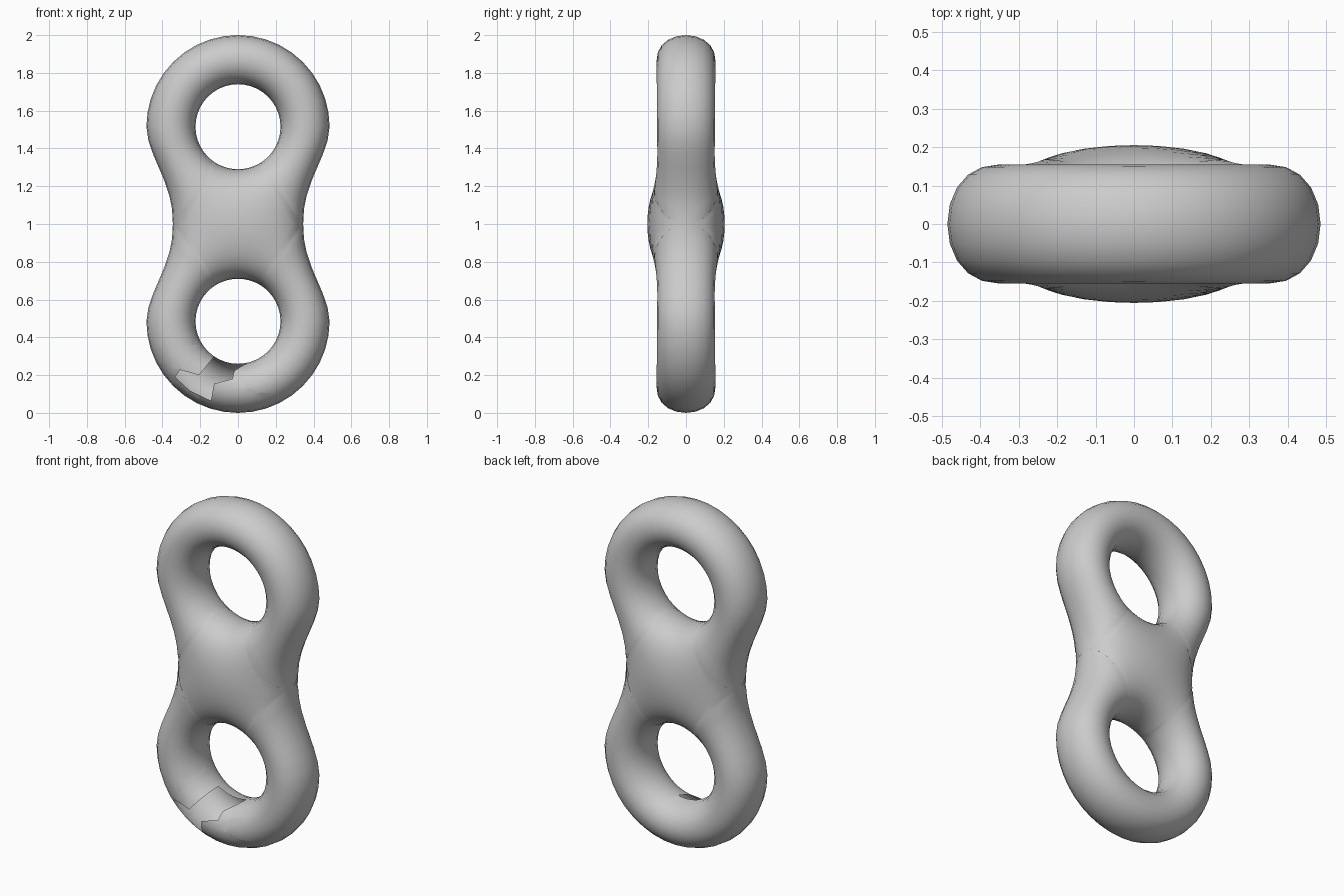
import bpy, bmesh, math
from mathutils import Vector

if "Cube" in bpy.data.objects:
    bpy.data.objects.remove(bpy.data.objects["Cube"])

HOLE, RING, OFF, WAIST = 0.225, 0.485, 0.515, 0.345
ROWS = 10


def half_width(z):
    # outline half width between the two ring centres
    u = min(abs(z - 1) / OFF, 1) ** 1.2
    return WAIST + (RING - WAIST) * u * u * (3 - 2 * u)


def edge_depth(x, z):
    # smooth depth inside the outer outline, zero on it
    dz = abs(z - 1)
    if dz > OFF:
        return (RING ** 2 - x * x - (dz - OFF) ** 2) / (2 * RING)
    w = half_width(z)
    return (w * w - x * x) / (2 * w)


def thickness(x, z):
    # half thickness in y, swelling at the waist
    a1 = math.hypot(x, z - 1 - OFF) - HOLE
    a2 = math.hypot(x, z - 1 + OFF) - HOLE
    b = edge_depth(x, z)
    if min(a1, a2, b) < 1e-5:
        return 0.0
    bulge = 1 + 0.127 * math.exp(-(x * x + (z - 1) ** 2) / 0.07)
    return bulge * math.sqrt(0.42 / (1 / a1 + 1 / a2 + 1 / b))


def reach(dx, dz):
    # distance from the ring centre to the outline or the waist plane
    lo, hi = HOLE, 0.8
    for _ in range(50):
        m = (lo + hi) / 2
        x, z = dx * m, 1 + OFF + dz * m
        if z >= 1 and edge_depth(x, z) > 0:
            lo = m
        else:
            hi = m
    return lo


# spoke angles measured from straight down, denser at the waist corner
corner = math.degrees(math.atan2(WAIST, OFF))
side = [7, 14, 20, 25, 29, 32, corner] + [corner + 5] + list(range(45, 180, 9))
angles = [0] + side + [180] + [-a for a in reversed(side)]

bm = bmesh.new()
for up in (1, -1):
    for front in (1, -1):
        spokes = []
        for ang in angles:
            t = math.radians(ang)
            dx, dz = math.sin(t), -math.cos(t)
            r1 = reach(dx, dz)
            to_waist = abs(ang) < corner - 0.01
            row = []
            for i in range(ROWS + 1):
                f = i / ROWS
                s = 1 - math.cos(math.pi * f / 2) if to_waist else (1 - math.cos(math.pi * f)) / 2
                r = HOLE + (r1 - HOLE) * s
                x, z = dx * r, 1 + OFF + dz * r
                y = thickness(x, z)
                if i == 0 or (i == ROWS and not to_waist):
                    y = 0
                row.append(bm.verts.new((x, -front * y, 1 + up * (z - 1))))
            spokes.append(row)
        for k in range(len(spokes)):
            p, q = spokes[k], spokes[(k + 1) % len(spokes)]
            for i in range(ROWS):
                bm.faces.new((p[i], p[i + 1], q[i + 1], q[i]))
bmesh.ops.remove_doubles(bm, verts=bm.verts[:], dist=0.0005)
bmesh.ops.recalc_face_normals(bm, faces=bm.faces[:])

# jagged opening broken through the front of the lower ring
gap = [(-.333, .19), (-.307, .228), (-.206, .2), (-.127, .297), (-.1, .36), (.06, .36),
       (.048, .265), (-.02, .223), (-.03, .18), (-.127, .154), (-.143, .064), (-.254, .117)]


def in_gap(x, z):
    inside = False
    for (x1, z1), (x2, z2) in zip(gap, gap[1:] + gap[:1]):
        if (z1 > z) != (z2 > z) and x < x1 + (z - z1) * (x2 - x1) / (z2 - z1):
            inside = not inside
    return inside


for (x1, z1), (x2, z2) in zip(gap, gap[1:] + gap[:1]):
    near = [f for f in bm.faces if f.calc_center_median().y < 0
            and f.calc_center_median().z < 0.42 and -0.42 < f.calc_center_median().x < 0.15]
    parts = set(near)
    for f in near:
        parts.update(f.edges)
        parts.update(f.verts)
    bmesh.ops.bisect_plane(bm, geom=list(parts), dist=1e-5, plane_co=Vector((x1, 0, z1)),
                           plane_no=Vector((z2 - z1, 0, x1 - x2)).normalized())
broken = []
for f in bm.faces:
    c = f.calc_center_median()
    if c.y < 0 and in_gap(c.x, c.z):
        broken.append(f)
bmesh.ops.delete(bm, geom=broken, context='FACES')
for f in bm.faces:
    f.smooth = True

# double ring shell
mesh = bpy.data.meshes.new("double_ring")
bm.to_mesh(mesh)
bm.free()
grey = bpy.data.materials.new("light_grey")
grey.diffuse_color = (0.6, 0.6, 0.6, 1)
grey.use_nodes = True
grey.node_tree.nodes["Principled BSDF"].inputs["Base Color"].default_value = grey.diffuse_color
mesh.materials.append(grey)
bpy.context.collection.objects.link(bpy.data.objects.new("double_ring", mesh))
